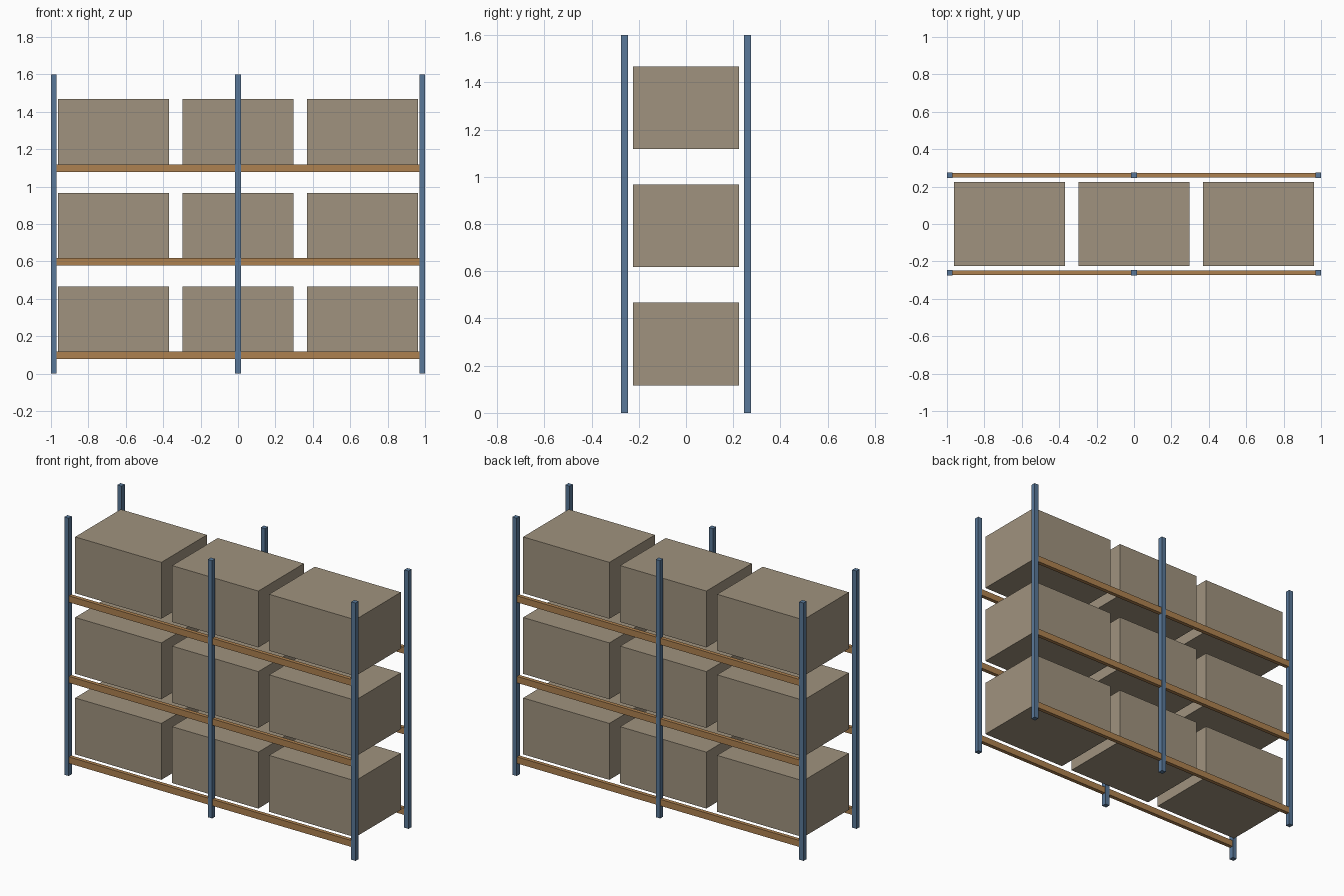
import bpy

if "Cube" in bpy.data.objects:
    bpy.data.objects.remove(bpy.data.objects["Cube"])


def material(name, rgb):
    m = bpy.data.materials.new(name)
    m.diffuse_color = (*rgb, 1)
    m.use_nodes = True
    m.node_tree.nodes["Principled BSDF"].inputs["Base Color"].default_value = m.diffuse_color
    return m


STEEL = material("blue_steel", (0.10, 0.19, 0.32))
WOOD = material("orange_beam", (0.42, 0.22, 0.08))
CARD = material("cardboard", (0.35, 0.29, 0.21))


def block(name, centre, size, mat):
    bpy.ops.mesh.primitive_cube_add(size=1, location=centre)
    ob = bpy.context.object
    ob.name = name
    ob.scale = size
    ob.data.materials.append(mat)
    bpy.ops.object.transform_apply(location=False, rotation=False, scale=True)
    return ob


HEIGHT = 1.6
POST = 0.03
POST_X = 0.985
POST_Y = 0.26
BEAM_H = 0.04
BOX = (0.592, 0.447, 0.35)

# Upright posts and horizontal beams on the front and back
for side, y in (("front", -POST_Y), ("back", POST_Y)):
    for pos, x in (("left", -POST_X), ("middle", 0), ("right", POST_X)):
        block(f"{side}_{pos}_post", (x, y, HEIGHT / 2), (POST, POST, HEIGHT), STEEL)
    for level in range(3):
        z = 0.097 + 0.5 * level
        block(f"{side}_beam_{level + 1}", (0, y, z),
              (2 * POST_X - POST, 0.024, BEAM_H), WOOD)

# Three boxes resting at beam-top height on each level
for level in range(3):
    z = 0.117 + 0.5 * level + BOX[2] / 2
    for col, x in enumerate((-0.666, 0, 0.666)):
        block(f"box_{level + 1}_{col + 1}", (x, 0, z), BOX, CARD)
